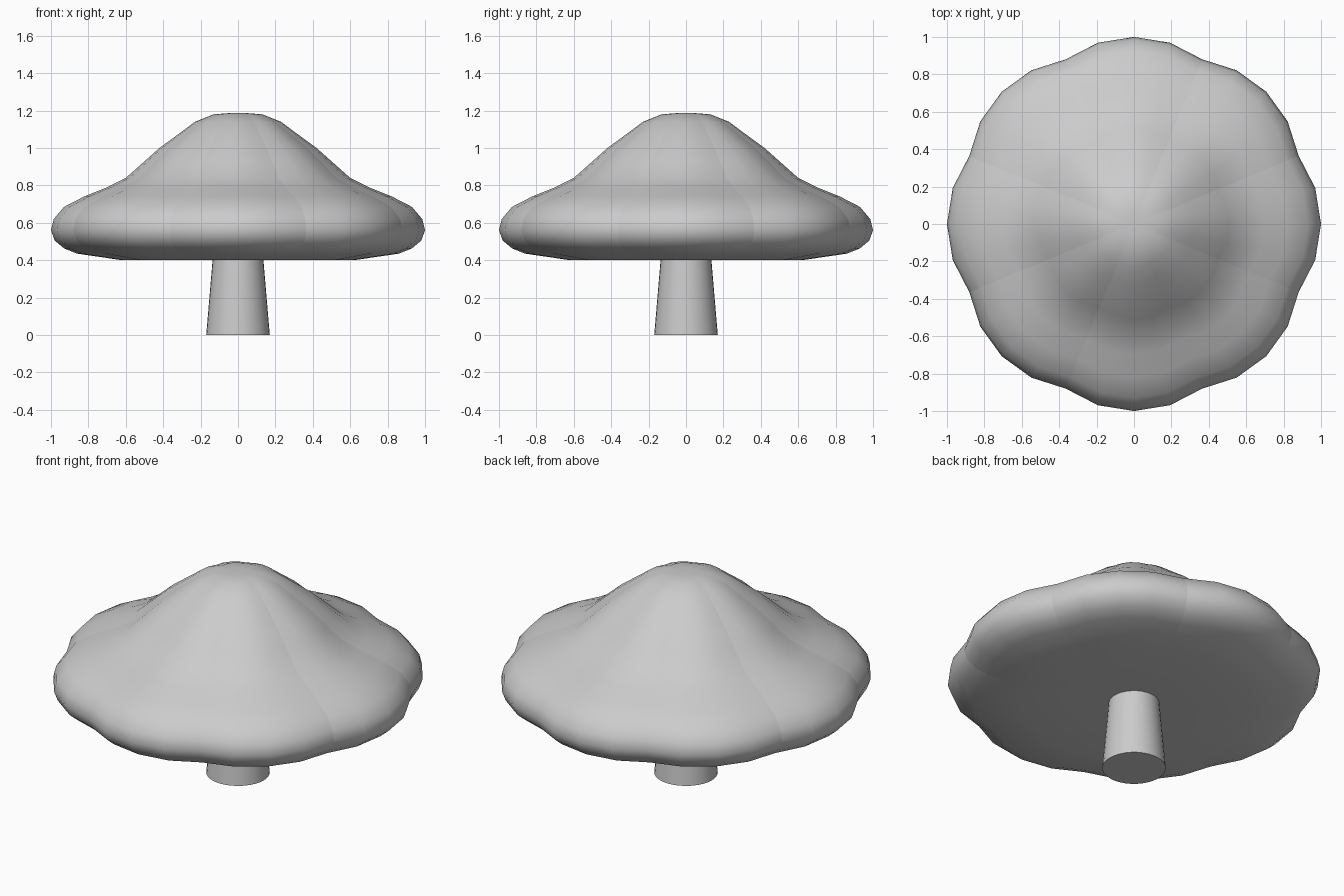
import bpy
import bmesh
from math import cos, sin, pi

cube = bpy.data.objects.get("Cube")
if cube:
    bpy.data.objects.remove(cube, do_unlink=True)

SEGMENTS = 32
LOBE_STEP = 4  # segments per lobe

grey = bpy.data.materials.new("plain grey")
grey.diffuse_color = (0.6, 0.6, 0.6, 1)
grey.use_nodes = True
grey.node_tree.nodes["Principled BSDF"].inputs["Base Color"].default_value = (0.6, 0.6, 0.6, 1)


def revolve(name, profile, lobes, sharp_rings=()):
    """Spin a (radius, height) profile, scaling each spoke by its lobe factor."""
    bm = bmesh.new()
    rings = []
    for r, z in profile:
        ring = []
        for i in range(SEGMENTS):
            a = 2 * pi * i / SEGMENTS
            k = r * lobes[i % len(lobes)]
            ring.append(bm.verts.new((k * cos(a), k * sin(a), z)))
        rings.append(ring)
    # Side walls
    for low, high in zip(rings, rings[1:]):
        for i in range(SEGMENTS):
            j = (i + 1) % SEGMENTS
            face = bm.faces.new((low[i], low[j], high[j], high[i]))
            face.smooth = True
            # Crease in the valley between two lobes
            if len(lobes) > 1 and i % LOBE_STEP == LOBE_STEP // 2:
                bm.edges.get((low[i], high[i])).smooth = False
    # Closed ends, as fans round a centre point
    for ring, z, flip in ((rings[0], profile[0][1], True), (rings[-1], profile[-1][1], False)):
        hub = bm.verts.new((0, 0, z))
        for i in range(SEGMENTS):
            pair = (ring[i], ring[(i + 1) % SEGMENTS])
            face = bm.faces.new((hub, *(reversed(pair) if flip else pair)))
            face.smooth = True
    # Hard rims
    for n in sharp_rings:
        for i in range(SEGMENTS):
            bm.edges.get((rings[n][i], rings[n][(i + 1) % SEGMENTS])).smooth = False
    mesh = bpy.data.meshes.new(name)
    bm.to_mesh(mesh)
    bm.free()
    mesh.materials.append(grey)
    obj = bpy.data.objects.new(name, mesh)
    bpy.context.collection.objects.link(obj)
    return obj


# Scalloped bell-shaped cap, from the flat underside round the rim to the crown
cap_profile = [
    (0.30, 0.40), (0.62, 0.40), (0.86, 0.435), (0.93, 0.463), (0.98, 0.505),
    (1.0, 0.56), (0.985, 0.62), (0.93, 0.685), (0.82, 0.742), (0.70, 0.79),
    (0.60, 0.84), (0.51, 0.92), (0.42, 1.0), (0.32, 1.073), (0.23, 1.14),
    (0.13, 1.18), (0.05, 1.186),
]
revolve("cap", cap_profile, (1.0, 0.988, 0.953, 0.988))

# Tapered stem
revolve("stem", [(0.17, 0), (0.135, 0.41)], (1.0,), sharp_rings=(0, 1))
